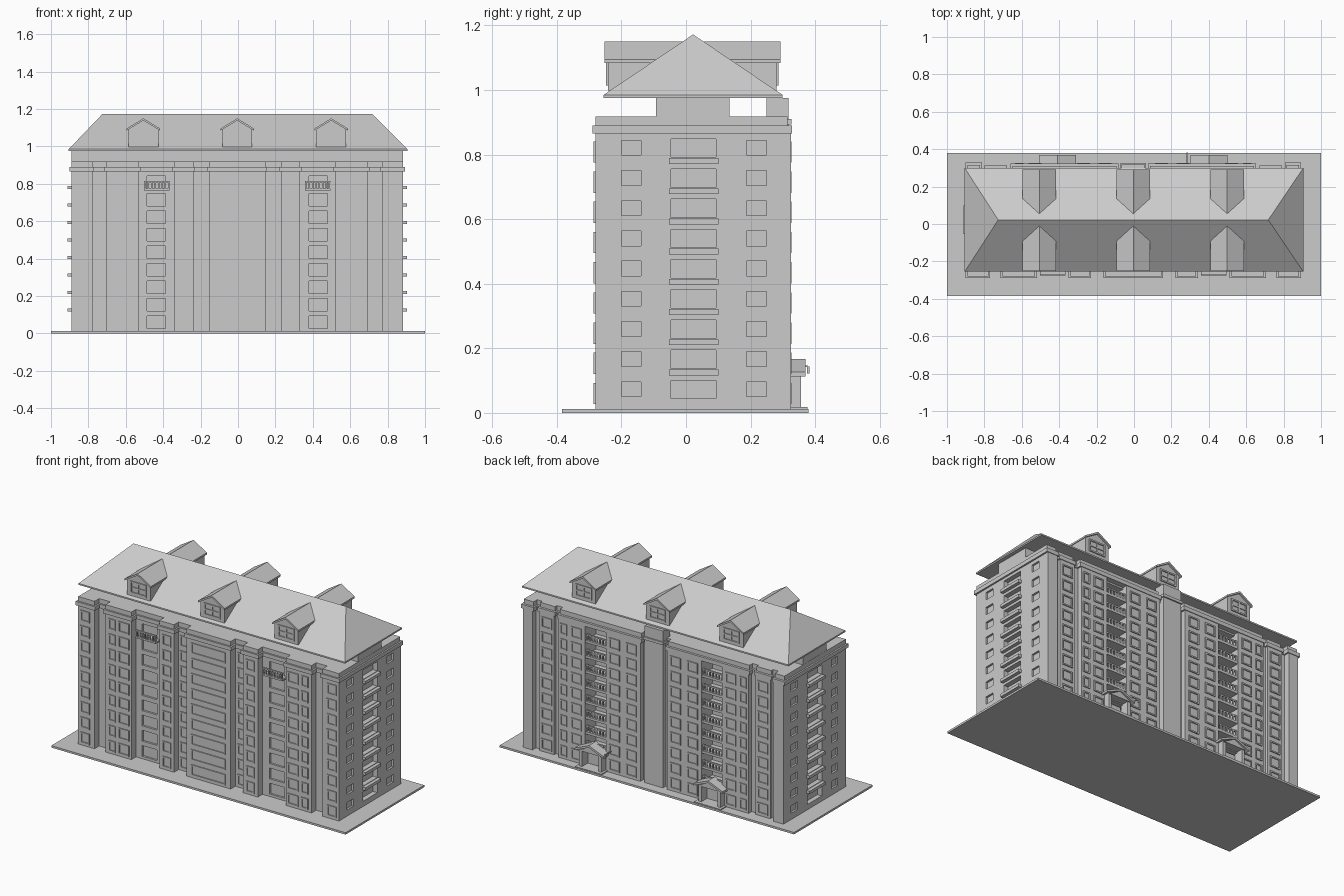
import bpy, bmesh
from mathutils import Vector

cube = bpy.data.objects.get("Cube")
if cube:
    bpy.data.objects.remove(cube)

grey = bpy.data.materials.new("plain_grey")
grey.use_nodes = True
GREY = (0.6, 0.6, 0.6, 1)
grey.diffuse_color = GREY
grey.node_tree.nodes["Principled BSDF"].inputs["Base Color"].default_value = GREY

CX = -0.004            # axis of symmetry of the building
HALF = 0.886           # half length of the walls
FRONT, BACK = -0.235, 0.29
FLOORS = [0.06 + 0.0935 * i for i in range(9)]
TOP = 0.866
parts = {}


def part(name):
    return parts.setdefault(name, bmesh.new())


def box(name, x0, x1, y0, y1, z0, z1):
    bm = part(name)
    size = Vector((x1 - x0, y1 - y0, z1 - z0))
    mid = Vector((x0 + x1 + 2 * CX, y0 + y1, z0 + z1)) / 2
    for v in bmesh.ops.create_cube(bm, size=1)["verts"]:
        v.co = v.co * size + mid


def prism(name, outline, y0, y1):
    """Extrude an (x, z) outline along y."""
    bm = part(name)
    face = bm.faces.new([bm.verts.new((x + CX, y0, z)) for x, z in outline])
    ext = bmesh.ops.extrude_face_region(bm, geom=[face])
    for v in ext["geom"]:
        if isinstance(v, bmesh.types.BMVert):
            v.co.y = y1


def frame(name, x, z, w, h, wall, out, bar=0.008, depth=0.006):
    """Raised window surround; out is the facing direction along y."""
    y0, y1 = sorted((wall - out * 0.002, wall + out * depth))
    for s in (-1, 1):
        a, b = sorted((x + s * w / 2, x + s * (w / 2 - bar)))
        box(name, a, b, y0, y1, z - h / 2, z + h / 2)
        a, b = sorted((z + s * h / 2, z + s * (h / 2 - bar)))
        box(name, x - w / 2 + bar, x + w / 2 - bar, y0, y1, a, b)


def railing(name, x, w, y, z, h, n):
    box(name, x - w / 2, x + w / 2, y - 0.005, y + 0.005, z + h - 0.008, z + h)
    for i in range(n):
        px = x - w / 2 + 0.005 + (w - 0.01) * i / (n - 1)
        box(name, px - 0.004, px + 0.004, y - 0.004, y + 0.004, z, z + h - 0.008)


def bay(name, x0, x1, y0, y1):
    """Projecting wall strip with cornice and parapet."""
    box(name, x0, x1, y0, y1, 0.01, TOP)
    crown(x0, x1, y0, y1)


def crown(x0, x1, y0, y1):
    box("cornice", x0 - 0.01, x1 + 0.01, y0 - 0.01, y1 + 0.004, TOP, 0.89)
    box("parapet", x0, x1, y0, y1 - 0.01, 0.89, 0.918)


# Ground and core walls
box("ground_slab", -1 - CX, 1 - CX, -0.384, 0.38, 0, 0.012)
box("core_walls", -HALF, HALF, FRONT, BACK, 0.01, TOP)
crown(-HALF, HALF, FRONT, BACK)

# Front bays and back bays
bay("front_centre_bay", -0.15, 0.15, -0.28, -0.2)
for s in (-1, 1):
    for x0, x1 in ((0.775, HALF), (0.525, 0.7), (0.235, 0.335)):
        bay("front_bays", *sorted((s * x0, s * x1)), -0.28, -0.2)
    bay("back_corner_bays", *sorted((s * 0.82, s * HALF)), 0.25, 0.325)
    bay("back_slim_bays", *sorted((s * 0.685, s * 0.785)), 0.25, 0.308)
    for x0, x1 in ((0.09, 0.325), (0.465, 0.645)):
        box("back_wide_bays", *sorted((s * x0, s * x1)), 0.25, 0.32, 0.01, TOP)
    crown(*sorted((s * 0.09, s * 0.645)), 0.25, 0.32)

# Back stair tower, rising to the roof
box("stair_tower", -0.062, 0.062, 0.25, 0.318, 0.01, 0.976)
box("stair_tower", -0.068, 0.068, 0.25, 0.326, 0.893, 0.91)

# Framed windows
for z in FLOORS:
    frame("front_windows", 0, z, 0.232, 0.066, -0.28, -1)
    for s in (-1, 1):
        for x, w, wall in ((0.838, 0.062, -0.28), (0.655, 0.046, -0.28),
                           (0.575, 0.072, -0.28), (0.284, 0.056, -0.28),
                           (0.196, 0.056, FRONT)):
            frame("front_windows", s * x, z, w, 0.066, wall, -1)
        for x, w, wall in ((0.735, 0.07, 0.308), (0.61, 0.045, 0.32),
                           (0.525, 0.07, 0.32), (0.265, 0.07, 0.32),
                           (0.15, 0.07, 0.32)):
            frame("back_windows", s * x, z, w, 0.066, wall, 1)

# Openings cut in the core: end windows, front niches, balcony shafts
for i, z in enumerate(FLOORS):
    zc = z + 0.014
    for s in (-1, 1):
        x0, x1 = sorted((s * (HALF - 0.012), s * (HALF + 0.02)))
        for y in (-0.182, 0.23):
            box("cutters", x0, x1, y - 0.042, y + 0.042, zc - 0.024, zc + 0.022)
        x0, x1 = sorted((s * (HALF - 0.03), s * (HALF + 0.02)))
        box("cutters", x0, x1, -0.047, 0.093, zc - 0.03, zc + 0.027)
        box("cutters", s * 0.433 - 0.05, s * 0.433 + 0.05,
            FRONT - 0.02, FRONT + 0.012, z - 0.033, z + 0.033)
        # End ledges
        if i:
            x0, x1 = sorted((s * (HALF - 0.01), s * (HALF + 0.021)))
            box("end_ledges", x0, x1, -0.053, 0.1, z - 0.037, z - 0.019)
            # Back balconies
            box("balcony_slabs", s * 0.395 - 0.07, s * 0.395 + 0.07,
                0.2, 0.316, z - 0.045, z - 0.03)
            railing("balcony_railings", s * 0.395, 0.138, 0.308, z - 0.03, 0.036, 7)
for s in (-1, 1):
    box("cutters", s * 0.395 - 0.07, s * 0.395 + 0.07, 0.215, 0.4, 0.02, TOP - 0.01)

# Top front balconies
for s in (-1, 1):
    x = s * 0.43
    box("front_balconies", x - 0.068, x + 0.068, -0.276, FRONT, 0.765, 0.775)
    railing("front_balcony_railings", x, 0.136, -0.271, 0.775, 0.04, 8)

# Entrance porches with gabled canopies
for s in (-1, 1):
    x = s * 0.405
    for t in (-1, 1):
        px = x + t * 0.066
        box("porch_walls", px - 0.01, px + 0.01, 0.3, 0.356, 0.01, 0.125)
        prism("porch_canopies", [(x + t * 0.098, 0.113), (x, 0.154),
                                 (x, 0.167), (x + t * 0.098, 0.126)], 0.3, 0.37)
    prism("porch_gables", [(x - 0.075, 0.115), (x + 0.075, 0.115), (x, 0.155)],
          0.3, 0.362)
    box("porch_steps", x - 0.09, x + 0.09, 0.3, 0.377, 0.01, 0.018)
    box("entrance_doors", x - 0.055, x + 0.055, 0.2, 0.3, 0.01, 0.1)
box("porch_lamp", 0.286, 0.292, 0.32, 0.378, 0.142, 0.147)
box("porch_lamp", 0.284, 0.294, 0.374, 0.382, 0.122, 0.144)

# Attic block under the roof
box("attic", -0.885, 0.885, -0.093, 0.135, 0.91, 0.978)

# Hipped roof
bm = part("roof")
EAVE = [(-0.905, -0.255), (0.905, -0.255), (0.905, 0.299), (-0.905, 0.299)]
low = [bm.verts.new((x, y, 0.976)) for x, y in EAVE]
rim = [bm.verts.new((x, y, 0.985)) for x, y in EAVE]
left, right = [bm.verts.new((x + CX, 0.022, 1.172)) for x in (-0.722, 0.722)]
bm.faces.new(low[::-1])
for i in range(4):
    j = (i + 1) % 4
    bm.faces.new((low[i], low[j], rim[j], rim[i]))
bm.faces.new((rim[0], rim[1], right, left))
bm.faces.new((rim[1], rim[2], right))
bm.faces.new((rim[2], rim[3], left, right))
bm.faces.new((rim[3], rim[0], left))

# Dormers running through the roof, with windows on both ends
for x in (-0.502, 0, 0.502):
    prism("dormers", [(x - 0.08, 0.998), (x + 0.08, 0.998), (x + 0.08, 1.09),
                      (x, 1.138), (x - 0.08, 1.09)], -0.242, 0.281)
    for t in (-1, 1):
        prism("dormer_roofs", [(x + t * 0.09, 1.084), (x, 1.138),
                               (x, 1.15), (x + t * 0.09, 1.095)], -0.252, 0.292)
    for wall, out in ((-0.242, -1), (0.281, 1)):
        frame("dormer_windows", x, 1.052, 0.11, 0.075, wall, out, 0.009)
        y0, y1 = sorted((wall, wall + out * 0.005))
        box("dormer_windows", x - 0.004, x + 0.004, y0, y1, 1.02, 1.084)
        box("dormer_windows", x - 0.05, x + 0.05, y0, y1, 1.048, 1.056)

# Turn every part into an object
objects = {}
for name, bm in parts.items():
    bmesh.ops.recalc_face_normals(bm, faces=bm.faces)
    mesh = bpy.data.meshes.new(name)
    bm.to_mesh(mesh)
    bm.free()
    mesh.materials.append(grey)
    objects[name] = bpy.data.objects.new(name, mesh)
    bpy.context.scene.collection.objects.link(objects[name])

# Cut the openings and drop the cutters
core, cutters = objects["core_walls"], objects["cutters"]
cutters.hide_render = True
cut = core.modifiers.new("openings", "BOOLEAN")
cut.operation, cut.solver, cut.object = "DIFFERENCE", "EXACT", cutters
evaluated = core.evaluated_get(bpy.context.evaluated_depsgraph_get())
core.data = bpy.data.meshes.new_from_object(evaluated)
core.modifiers.clear()
bpy.data.objects.remove(cutters)
